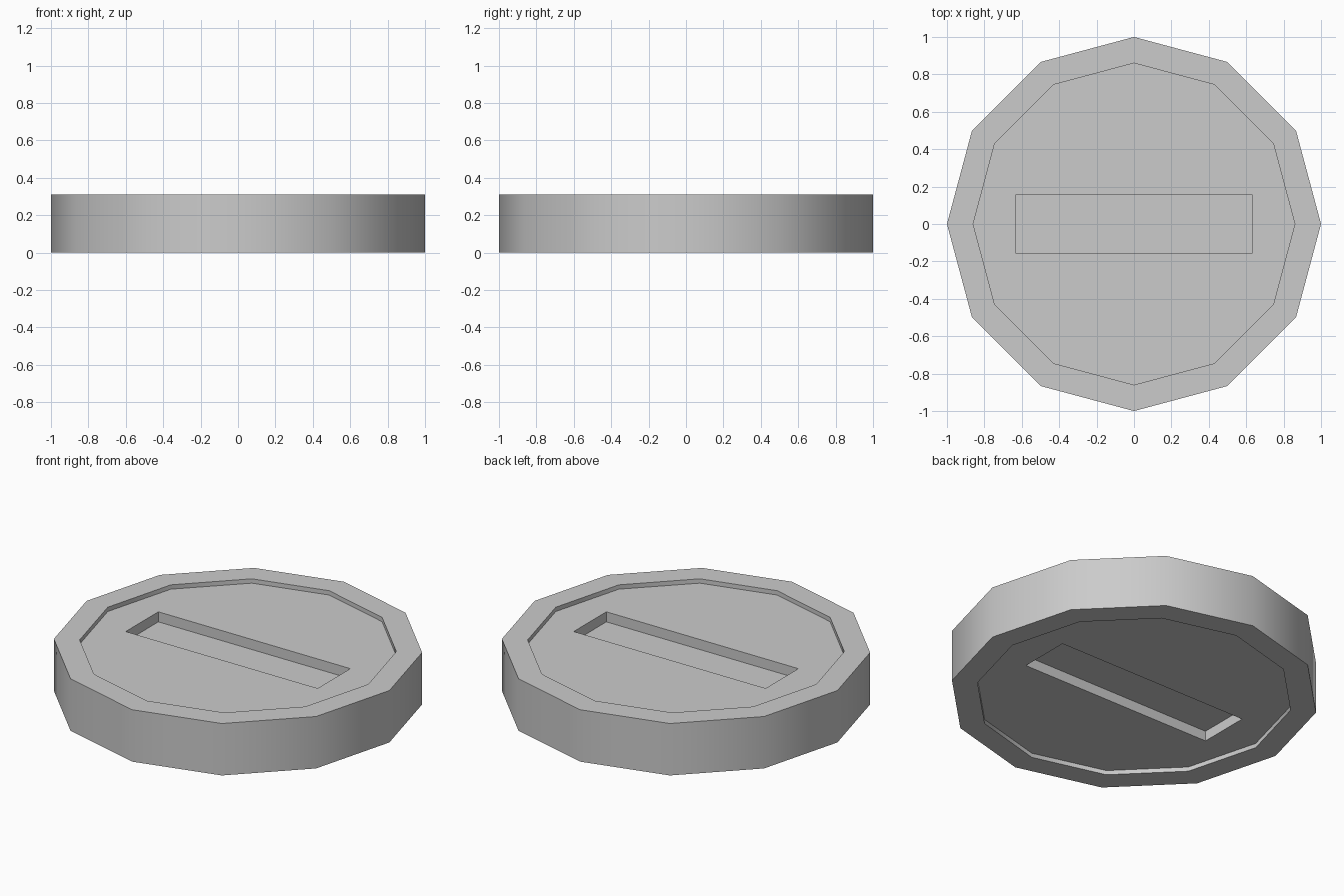
import bpy, math

if "Cube" in bpy.data.objects:
    bpy.data.objects.remove(bpy.data.objects["Cube"])

HEIGHT = 0.31
RECESS = 0.026   # depth of the sunken face
SLOT = 0.06      # slot depth below the sunken face


def carve(target, cutter):
    mod = target.modifiers.new("carve", 'BOOLEAN')
    mod.operation = 'DIFFERENCE'
    mod.solver = 'EXACT'
    mod.object = cutter
    bpy.context.view_layer.objects.active = target
    bpy.ops.object.modifier_apply(modifier=mod.name)
    bpy.data.objects.remove(cutter, do_unlink=True)


# Twelve-sided coin body
bpy.ops.mesh.primitive_cylinder_add(vertices=12, radius=1, depth=HEIGHT,
                                    location=(0, 0, HEIGHT / 2))
coin = bpy.context.object
coin.name = "coin"

# Sunken face and slot, centred on each surface so they cut to the given depth
for z in (0, HEIGHT):
    bpy.ops.mesh.primitive_cylinder_add(vertices=12, radius=0.86,
                                        depth=2 * RECESS, location=(0, 0, z))
    carve(coin, bpy.context.object)
    bpy.ops.mesh.primitive_cube_add(size=1, location=(0, 0, z))
    slot = bpy.context.object
    slot.scale = (1.268, 0.308, 2 * (RECESS + SLOT))
    bpy.context.view_layer.update()
    carve(coin, slot)

# Smooth round the edge, sharp at the rims
bpy.ops.object.select_all(action='DESELECT')
coin.select_set(True)
bpy.context.view_layer.objects.active = coin
bpy.ops.object.shade_smooth_by_angle(angle=math.radians(40))
